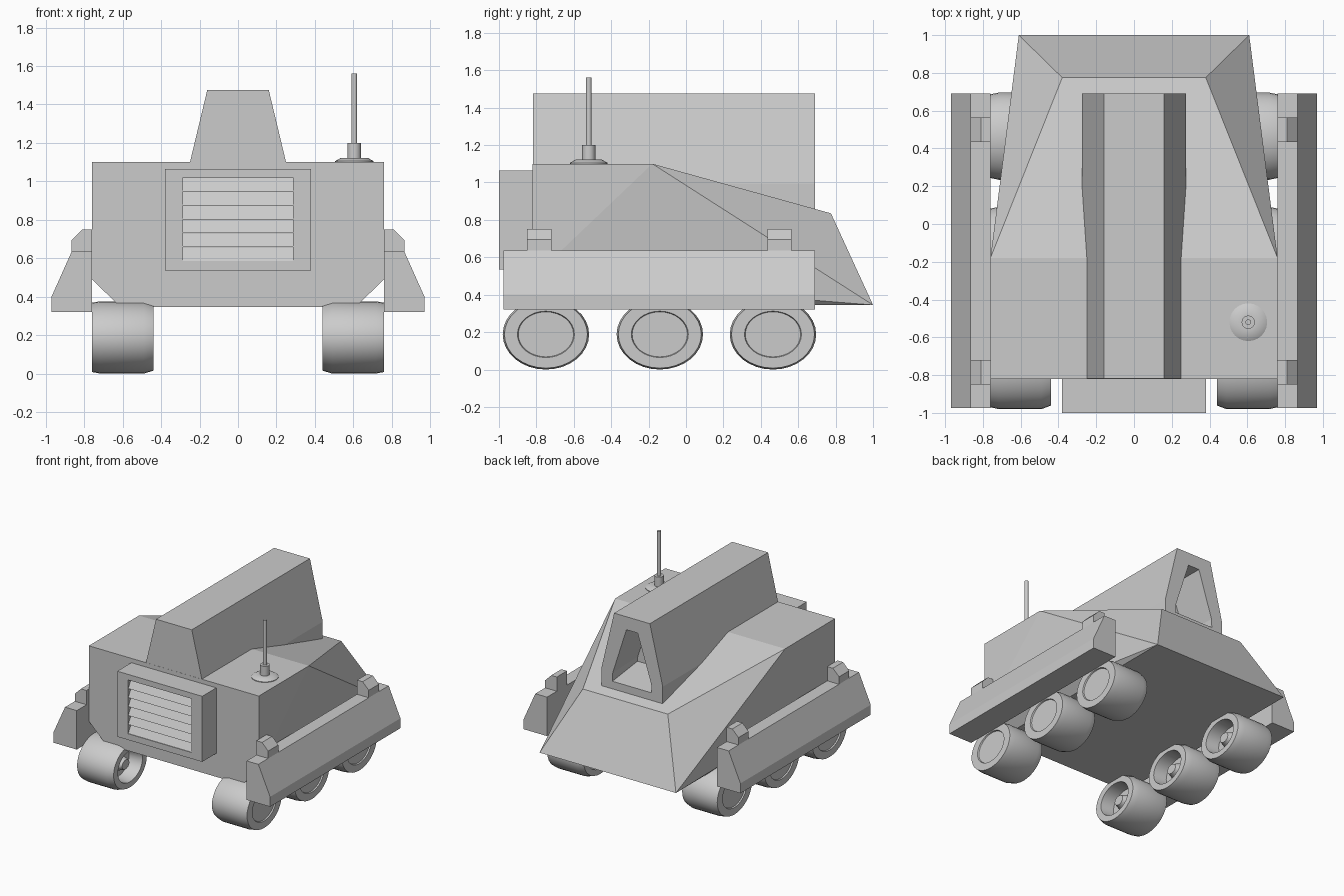
import bpy, bmesh, math

cube = bpy.data.objects.get("Cube")
if cube:
    bpy.data.objects.remove(cube, do_unlink=True)

GREY = (0.6, 0.6, 0.6, 1)
grey = bpy.data.materials.new("plain_grey")
grey.use_nodes = True
grey.diffuse_color = GREY
grey.node_tree.nodes["Principled BSDF"].inputs["Base Color"].default_value = GREY


def finish(name, bm, smooth=False):
    bmesh.ops.recalc_face_normals(bm, faces=bm.faces)
    mesh = bpy.data.meshes.new(name)
    bm.to_mesh(mesh)
    bm.free()
    mesh.materials.append(grey)
    if smooth:
        mesh.shade_smooth()
        mesh.set_sharp_from_angle(angle=math.radians(30))
    obj = bpy.data.objects.new(name, mesh)
    bpy.context.collection.objects.link(obj)
    return obj


def loft(name, rings, smooth=False):
    """Skin a list of equal-length point rings and cap both ends."""
    bm = bmesh.new()
    loops = [[bm.verts.new(p) for p in ring] for ring in rings]
    for a, b in zip(loops, loops[1:]):
        for i in range(len(a)):
            j = (i + 1) % len(a)
            bm.faces.new((a[i], a[j], b[j], b[i]))
    bm.faces.new(loops[0])
    bm.faces.new(loops[-1])
    return finish(name, bm, smooth)


def at_y(profile, y, side=1):
    return [(side * x, y, z) for x, z in profile]


def mirrored(half):
    return half + [(-x, z) for x, z in reversed(half)]


def rect(x, z0, z1):
    return mirrored([(x, z0), (x, z1)])


def circle(rx, ry, n=32):
    return [(rx * math.cos(math.tau * i / n), ry * math.sin(math.tau * i / n))
            for i in range(n)]


# Wedge-nosed hull with chamfered lower edges
bm = bmesh.new()
half_hull = [(0.76, -0.82, 1.1), (0.76, -0.82, 0.49), (0.61, -0.82, 0.345),
             (0.76, -0.18, 1.1), (0.38, 0.775, 0.835), (0.61, 1.0, 0.345)]
for x, y, z in half_hull:
    bm.verts.new((x, y, z))
    bm.verts.new((-x, y, z))
bmesh.ops.convex_hull(bm, input=bm.verts)
bmesh.ops.dissolve_limit(bm, angle_limit=0.01, verts=bm.verts, edges=bm.edges)
finish("hull", bm)

# Long raised cabin with a recessed window opening at the rear
cabin = mirrored([(0.275, 0.8), (0.275, 0.995), (0.16, 1.475)])
opening = mirrored([(0.175, 0.92), (0.172, 0.99), (0.05, 1.37)])
recess = mirrored([(0.175, 0.96), (0.172, 1.0), (0.05, 1.37)])
loft("cabin", [at_y(cabin, -0.819), at_y(cabin, 0.69),
               at_y(opening, 0.69), at_y(recess, 0.37)])

# Front grille housing with sloping slats
housing, vent = rect(0.38, 0.535, 1.065), rect(0.285, 0.585, 1.02)
loft("grille_housing", [at_y(housing, -0.81), at_y(housing, -1.0),
                        at_y(vent, -1.0), at_y(vent, -0.955)])
pitch = (1.02 - 0.585) / 6
for i in range(6):
    low = 0.585 + i * pitch
    wedge = [(-0.953, low + pitch), (-0.995, low), (-0.953, low)]
    loft(f"grille_slat_{i + 1}", [[(x, y, z) for y, z in wedge] for x in (-0.285, 0.285)])

# Side pods, their clamps and the wheels
pod = [(0.76, 0.32), (0.97, 0.32), (0.97, 0.4), (0.865, 0.635), (0.76, 0.635)]
clamp = [(0.76, 0.6), (0.865, 0.6), (0.865, 0.695), (0.81, 0.75), (0.76, 0.75)]
# Wheel section as (x, relative radius): outer disc, tread, inner recess, hub
wheel = [(0.75, 0.64), (0.76, 0.66), (0.76, 0.96), (0.715, 1), (0.49, 1),
         (0.44, 0.92), (0.44, 0.68), (0.55, 0.62), (0.55, 0.34), (0.48, 0.2)]
for label, side in (("left", 1), ("right", -1)):
    loft(f"{label}_side_pod", [at_y(pod, y, side) for y in (-0.975, 0.69)])
    for end, y in (("front", -0.785), ("rear", 0.5)):
        loft(f"{label}_{end}_clamp", [at_y(clamp, y + d, side) for d in (-0.065, 0.065)])
    for place, cy in (("front", -0.749), ("middle", -0.14), ("rear", 0.465)):
        loft(f"{label}_{place}_wheel",
             [[(side * x, cy + u, 0.188 + v) for u, v in circle(0.231 * r, 0.188 * r)]
              for x, r in wheel], smooth=True)

# Antenna with a stepped base, as (radius, height)
mast = [(0.1, 1.095), (0.1, 1.105), (0.07, 1.122), (0.035, 1.122),
        (0.035, 1.2), (0.015, 1.2), (0.015, 1.56)]
loft("antenna", [[(0.605 + u, -0.52 + v, z) for u, v in circle(r, r, 24)]
                 for r, z in mast], smooth=True)
